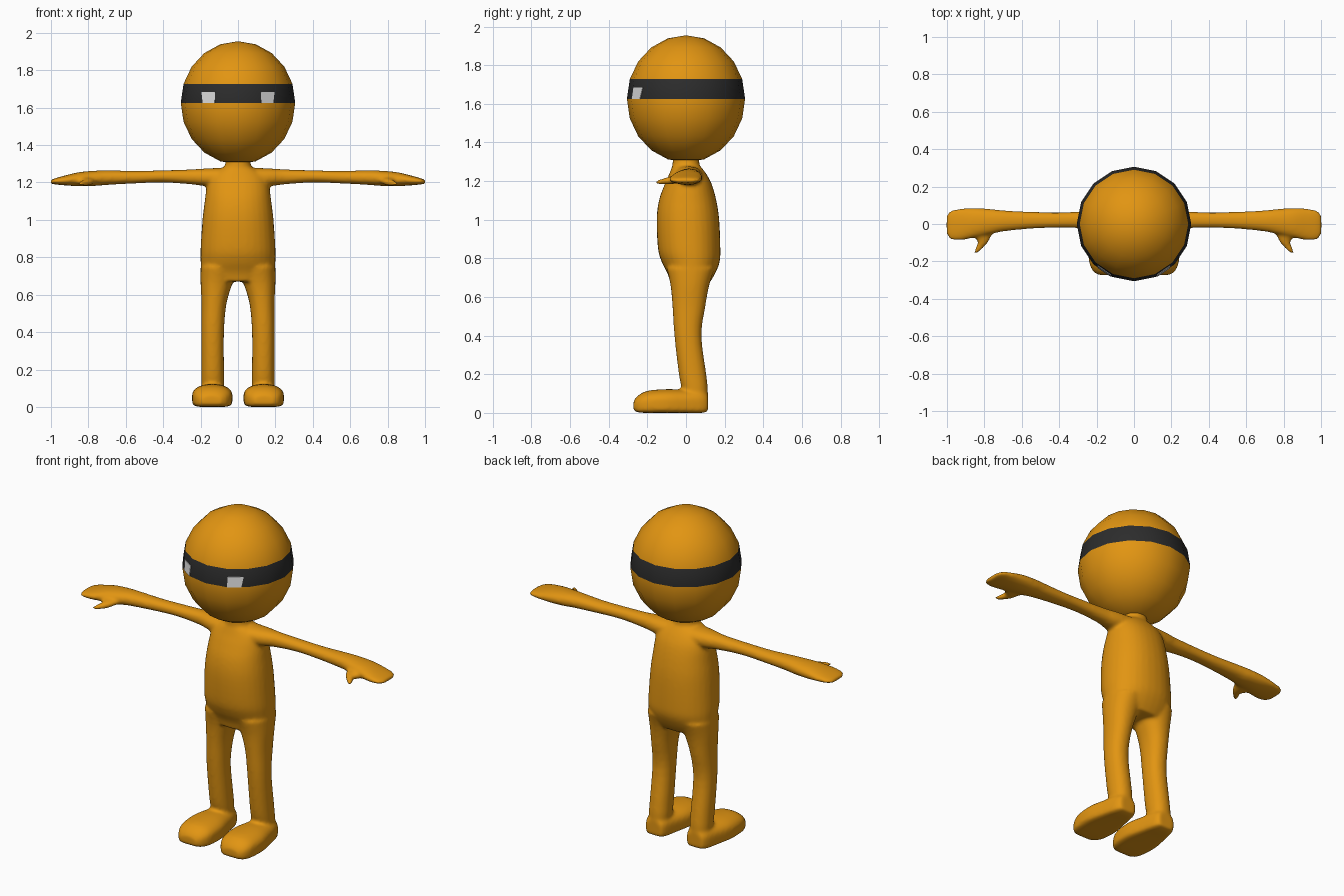
import bpy
import bmesh
import math
from mathutils import Matrix, Vector

cube = bpy.data.objects.get("Cube")
if cube:
    bpy.data.objects.remove(cube, do_unlink=True)


def material(name, colour):
    mat = bpy.data.materials.new(name)
    mat.use_nodes = True
    mat.diffuse_color = colour
    bsdf = next(n for n in mat.node_tree.nodes if n.type == 'BSDF_PRINCIPLED')
    bsdf.inputs["Base Color"].default_value = colour
    return mat


orange = material("orange skin", (0.76, 0.30, 0.006, 1))
black = material("black band", (0.025, 0.025, 0.025, 1))
white = material("white eyes", (0.7, 0.7, 0.7, 1))


def make_object(name, bm, mats, smooth=True):
    mesh = bpy.data.meshes.new(name)
    bmesh.ops.recalc_face_normals(bm, faces=bm.faces)
    for face in bm.faces:
        face.smooth = smooth
    bm.to_mesh(mesh)
    bm.free()
    for mat in mats:
        mesh.materials.append(mat)
    obj = bpy.data.objects.new(name, mesh)
    bpy.context.collection.objects.link(obj)
    return obj


def refine(rings, steps=4):
    """Smoothly interpolate between the given rings."""
    result = []
    last = len(rings) - 1
    for i in range(last):
        p = rings[max(i - 1, 0)]
        a, b = rings[i], rings[i + 1]
        n = rings[min(i + 2, last)]
        for k in range(steps):
            t = k / steps
            result.append([
                q + t / 2 * (s - o + t * (2 * o - 5 * q + 4 * s - r
                                          + t * (3 * (q - s) + r - o)))
                for o, q, s, r in zip(p, a, b, n)])
    return result + [rings[last]]


def loft(bm, axis, rings, side=1, power=2.2, under=None, count=32):
    """Skin rounded rings; a ring is its place on the axis, then the
    low and high limits in the two other directions."""
    others = [i for i in range(3) if i != axis]
    loops = []
    for place, a0, a1, b0, b1 in refine(rings):
        loop = []
        for k in range(count):
            angle = math.tau * k / count
            c, s = math.cos(angle), math.sin(angle)
            e = 2 / (under if under and s < 0 else power)
            co = Vector()
            co[axis] = place
            co[others[0]] = (a0 + a1) / 2 + (a1 - a0) / 2 * math.copysign(abs(c) ** e, c)
            co[others[1]] = (b0 + b1) / 2 + (b1 - b0) / 2 * math.copysign(abs(s) ** e, s)
            co.x *= side
            loop.append(bm.verts.new(co))
        loops.append(loop)
    for low, high in zip(loops, loops[1:]):
        for k in range(count):
            j = (k + 1) % count
            bm.faces.new((low[k], low[j], high[j], high[k]))
    bm.faces.new(loops[0])
    bm.faces.new(loops[-1])


# Torso and neck: height, half width, front, back
torso = [(.67, .17, -.08, .12), (.72, .195, -.095, .15), (.78, .2, -.125, .174),
         (.85, .2, -.145, .178), (1, .19, -.152, .172), (1.1, .178, -.14, .157),
         (1.18, .167, -.112, .135), (1.23, .15, -.09, .11),
         (1.265, .11, -.076, .085), (1.285, .072, -.07, .07), (1.34, .066, -.068, .068)]
# Leg rings go up, foot rings go back from the toes
leg = [(.03, .085, .19, 0, .11), (.12, .075, .195, -.02, .113),
       (.2, .075, .195, -.037, .105), (.4, .075, .195, -.06, .08),
       (.55, .062, .195, -.07, .1), (.66, .03, .2, -.08, .12),
       (.75, 0, .2, -.1, .15)]
foot = [(-.272, .09, .19, .015, .06), (-.25, .06, .22, .003, .088),
        (-.2, .035, .24, 0, .114), (-.1, .03, .245, 0, .123),
        (0, .05, .225, 0, .12), (.08, .068, .205, 0, .12),
        (.114, .085, .185, .008, .1)]
# Arm rings go outward, thumb rings go forward
arm = [(.05, -.07, .09, 1.17, 1.28), (.17, -.045, .08, 1.18, 1.275),
       (.25, -.025, .068, 1.19, 1.27), (.4, -.02, .062, 1.2, 1.265),
       (.55, -.025, .065, 1.195, 1.262), (.7, -.04, .073, 1.187, 1.265),
       (.76, -.053, .08, 1.182, 1.263), (.85, -.072, .085, 1.18, 1.255),
       (.93, -.088, .082, 1.185, 1.236), (.98, -.082, .072, 1.19, 1.222),
       (1.003, -.055, .045, 1.193, 1.212)]
thumb = [(0, .72, .88, 1.19, 1.235), (-.05, .755, .88, 1.187, 1.23),
         (-.09, .775, .838, 1.184, 1.222), (-.125, .803, .846, 1.182, 1.212),
         (-.154, .833, .856, 1.185, 1.203)]

bm = bmesh.new()
loft(bm, 2, [(z, -w, w, y0, y1) for z, w, y0, y1 in torso])
for side in (1, -1):
    loft(bm, 2, leg, side)
    loft(bm, 1, foot, side, under=6)
    loft(bm, 0, arm, side)
    loft(bm, 1, thumb, side)
body = make_object("body", bm, [orange])

# Fuse the parts into one soft skin
fuse = body.modifiers.new("fuse", 'REMESH')
fuse.mode = 'VOXEL'
fuse.voxel_size = 0.009
fuse.use_smooth_shade = True
soften = body.modifiers.new("soften", 'SMOOTH')
soften.factor = 0.5
soften.iterations = 8

# Head: a coarse ball whose row above the equator is the band
segments, rows = 16, 10
centre, radius, height = 1.626, 0.306, 0.329
bm = bmesh.new()
bmesh.ops.create_uvsphere(
    bm, u_segments=segments, v_segments=rows, radius=1,
    matrix=Matrix.Translation((0, 0, centre)) @ Matrix.Diagonal((radius, radius, height, 1)))
step = math.pi / rows
for face in bm.faces:
    z = face.calc_center_median().z - centre
    face.material_index = int(0 < z < height * math.sin(step))
make_object("head", bm, [orange, black])


# Eyes: thin plates lying on the band facets beside the front one
def on_facet(u, v, side, lift):
    ring = radius * (1 + v * (math.cos(step) - 1)) + lift
    a, b = (math.tau / segments * k for k in (1, 2))
    x = ring * (math.sin(a) * (1 - u) + math.sin(b) * u)
    y = -ring * (math.cos(a) * (1 - u) + math.cos(b) * u)
    return x * side, y, centre + v * height * math.sin(step)


for side, name in ((1, "left_eye"), (-1, "right_eye")):
    bm = bmesh.new()
    corners = [(.06, 0), (.7, 0), (.82, .57), (.08, .57)]
    back, front = ([bm.verts.new(on_facet(u, v, side, lift)) for u, v in corners]
                   for lift in (-.002, .004))
    bm.faces.new(back)
    bm.faces.new(front)
    for k in range(4):
        j = (k + 1) % 4
        bm.faces.new((back[k], back[j], front[j], front[k]))
    make_object(name, bm, [white], smooth=False)
